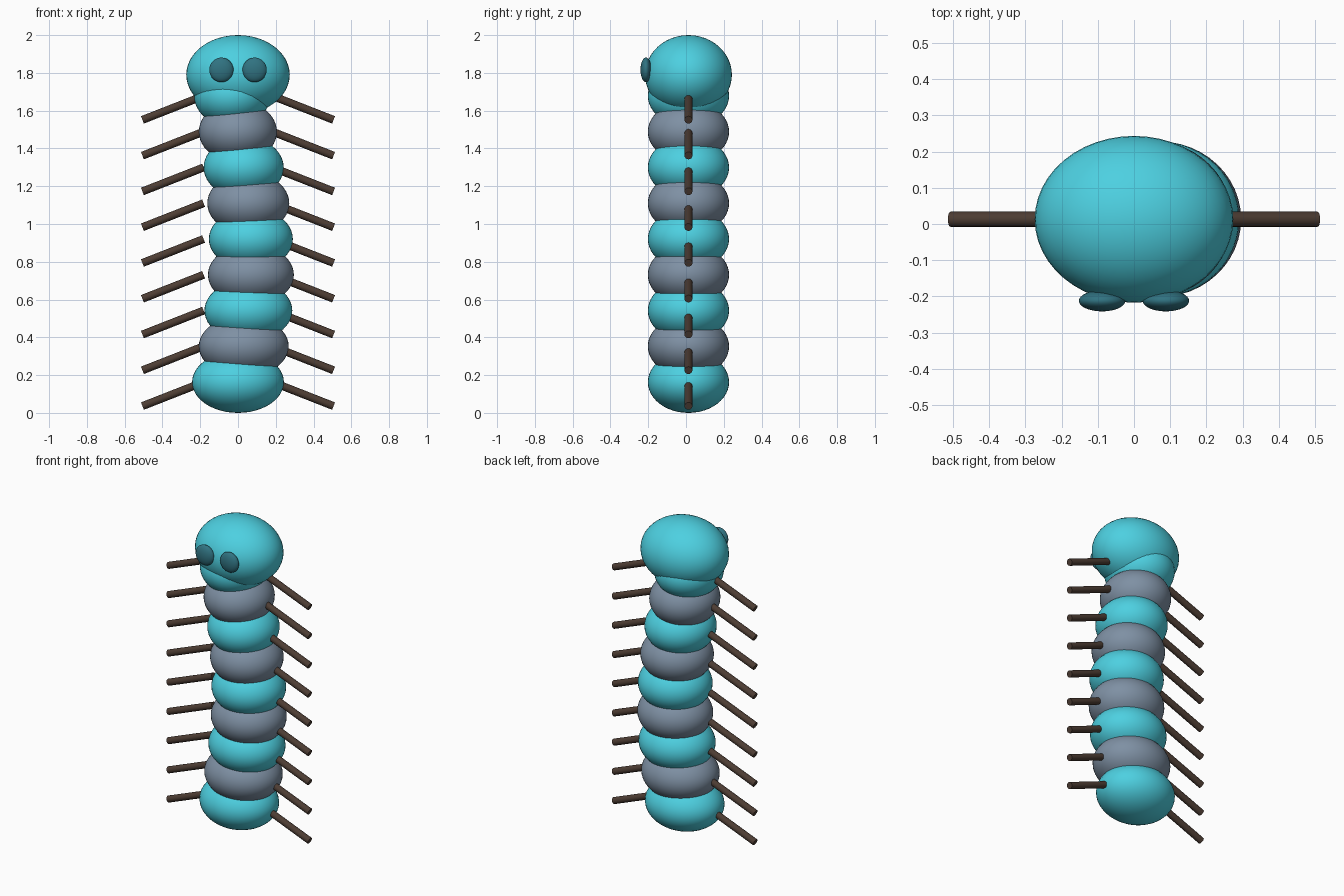
import bpy
import math
from mathutils import Vector

if "Cube" in bpy.data.objects:
    bpy.data.objects.remove(bpy.data.objects["Cube"])

SEGMENTS = 9
PITCH = 0.1894
MID_Y = 0.013


def material(name, rgb):
    m = bpy.data.materials.new(name)
    m.diffuse_color = (*rgb, 1)
    m.use_nodes = True
    m.node_tree.nodes["Principled BSDF"].inputs["Base Color"].default_value = m.diffuse_color
    return m


teal = material("teal", (0.074, 0.63, 0.75))
slate = material("slate", (0.21, 0.28, 0.37))
dark_teal = material("dark_teal", (0.03, 0.17, 0.22))
brown = material("brown", (0.074, 0.046, 0.033))


def ellipsoid(name, centre, radii, mat):
    bpy.ops.mesh.primitive_uv_sphere_add(segments=48, ring_count=24, radius=1, location=centre)
    ob = bpy.context.object
    ob.name = name
    ob.scale = radii
    bpy.ops.object.transform_apply(location=False, rotation=False, scale=True)
    bpy.ops.object.shade_smooth()
    ob.data.materials.append(mat)
    return ob


def rod(name, start, end, radius, mat):
    start, end = Vector(start), Vector(end)
    axis = end - start
    bpy.ops.mesh.primitive_cylinder_add(vertices=16, radius=radius, depth=axis.length,
                                        location=(start + end) / 2)
    ob = bpy.context.object
    ob.name = name
    ob.rotation_euler = axis.to_track_quat('Z', 'Y').to_euler()
    bpy.ops.object.shade_smooth_by_angle(angle=math.radians(40))
    ob.data.materials.append(mat)
    return ob


# Stacked body segments on a gentle sine sway, each with a pair of legs
for i in range(SEGMENTS):
    z = 0.163 + PITCH * i
    ellipsoid(f"body_segment_{i + 1}", (0.07 * math.sin(0.45 * i), MID_Y, z),
              (0.243 - 0.0052 * i, 0.215, 0.163), slate if i % 2 else teal)
    for side, s in (("left", -1), ("right", 1)):
        rod(f"{side}_leg_{i + 1}", (s * 0.182, MID_Y, z), (s * 0.506, MID_Y, z - 0.127),
            0.021, brown)

# Head
ellipsoid("head", (0, MID_Y, 1.79), (0.274, 0.23, 0.21), teal)

# Flattened eyes on the front of the head
for side, s in (("left", -1), ("right", 1)):
    ellipsoid(f"{side}_eye", (s * 0.088, -0.212, 1.816), (0.064, 0.029, 0.065), dark_teal)
